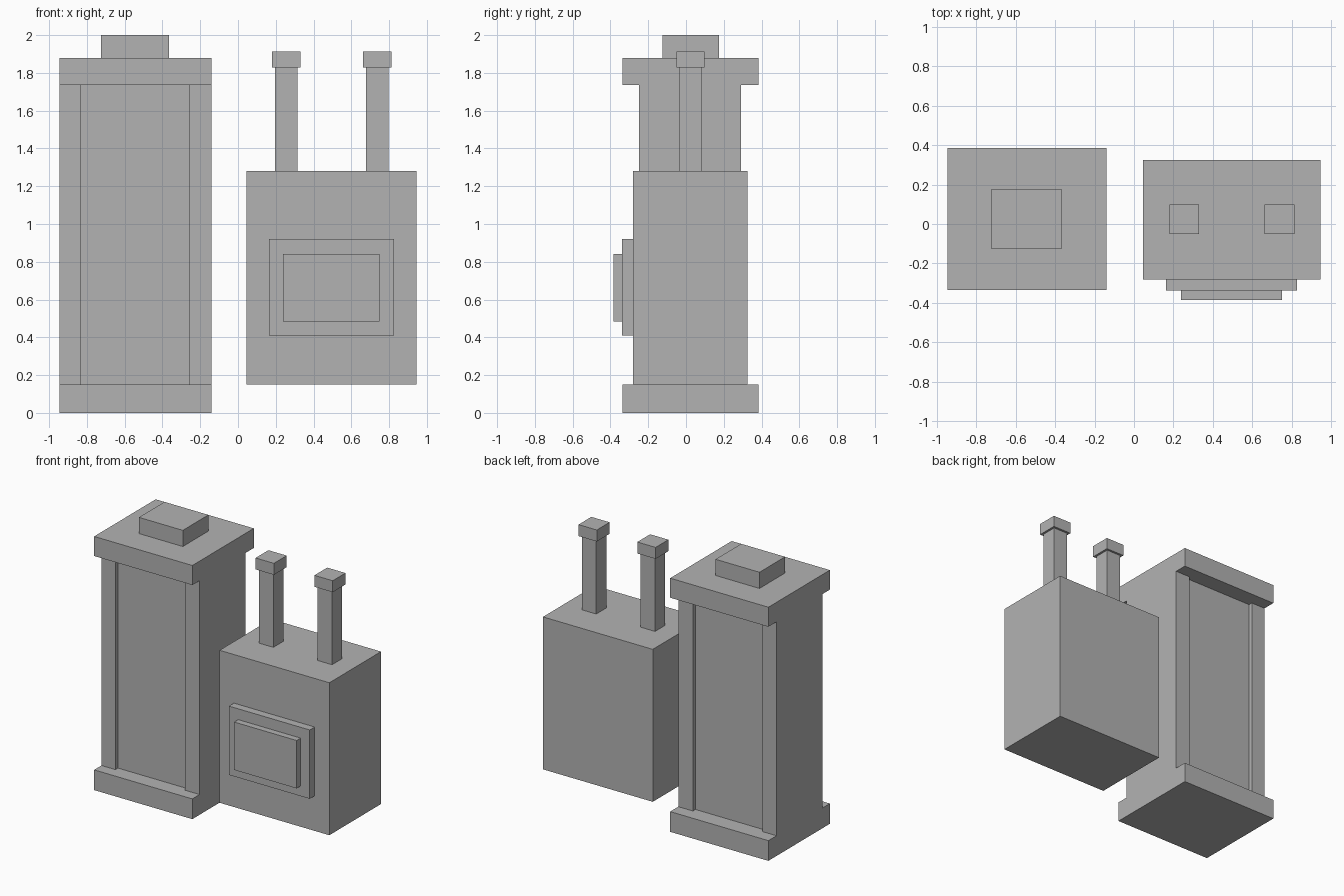
import bpy

if "Cube" in bpy.data.objects:
    bpy.data.objects.remove(bpy.data.objects["Cube"])

grey = bpy.data.materials.new("plain grey")
grey.diffuse_color = (0.45, 0.45, 0.45, 1)
grey.use_nodes = True
grey.node_tree.nodes["Principled BSDF"].inputs["Base Color"].default_value = grey.diffuse_color


def box(name, x, y, z):
    """Axis-aligned box from (min, max) ranges."""
    verts = [(a, b, c) for c in z for b in y for a in x]
    faces = [(0, 2, 3, 1), (4, 5, 7, 6), (0, 1, 5, 4),
             (2, 6, 7, 3), (0, 4, 6, 2), (1, 3, 7, 5)]
    mesh = bpy.data.meshes.new(name)
    mesh.from_pydata(verts, [], faces)
    mesh.materials.append(grey)
    ob = bpy.data.objects.new(name, mesh)
    bpy.context.collection.objects.link(ob)
    return ob


# tower: base, cap and top block
tower_x, tower_y = (-0.945, -0.14), (-0.335, 0.385)
box("tower_base", tower_x, tower_y, (0, 0.15))
box("tower_cap", tower_x, tower_y, (1.735, 1.88))
box("tower_top_block", (-0.725, -0.365), (-0.125, 0.175), (1.88, 2.0))

# tower body: recessed core between two side slabs
shaft_z = (0.15, 1.735)
box("tower_core", (-0.83, -0.26), (-0.22, 0.26), shaft_z)
box("tower_left_slab", (-0.945, -0.83), (-0.25, 0.29), shaft_z)
box("tower_right_slab", (-0.26, -0.14), (-0.25, 0.29), shaft_z)

# cabinet with stepped front panel
box("cabinet", (0.045, 0.945), (-0.28, 0.325), (0.15, 1.28))
box("panel_frame", (0.163, 0.825), (-0.338, -0.28), (0.41, 0.92))
box("panel_plate", (0.238, 0.75), (-0.385, -0.338), (0.485, 0.84))

# two posts with square caps on the cabinet
for side, cx in (("left", 0.255), ("right", 0.737)):
    box(side + "_post", (cx - 0.059, cx + 0.059), (-0.035, 0.083), (1.28, 1.828))
    box(side + "_post_cap", (cx - 0.075, cx + 0.075), (-0.051, 0.099), (1.828, 1.913))
